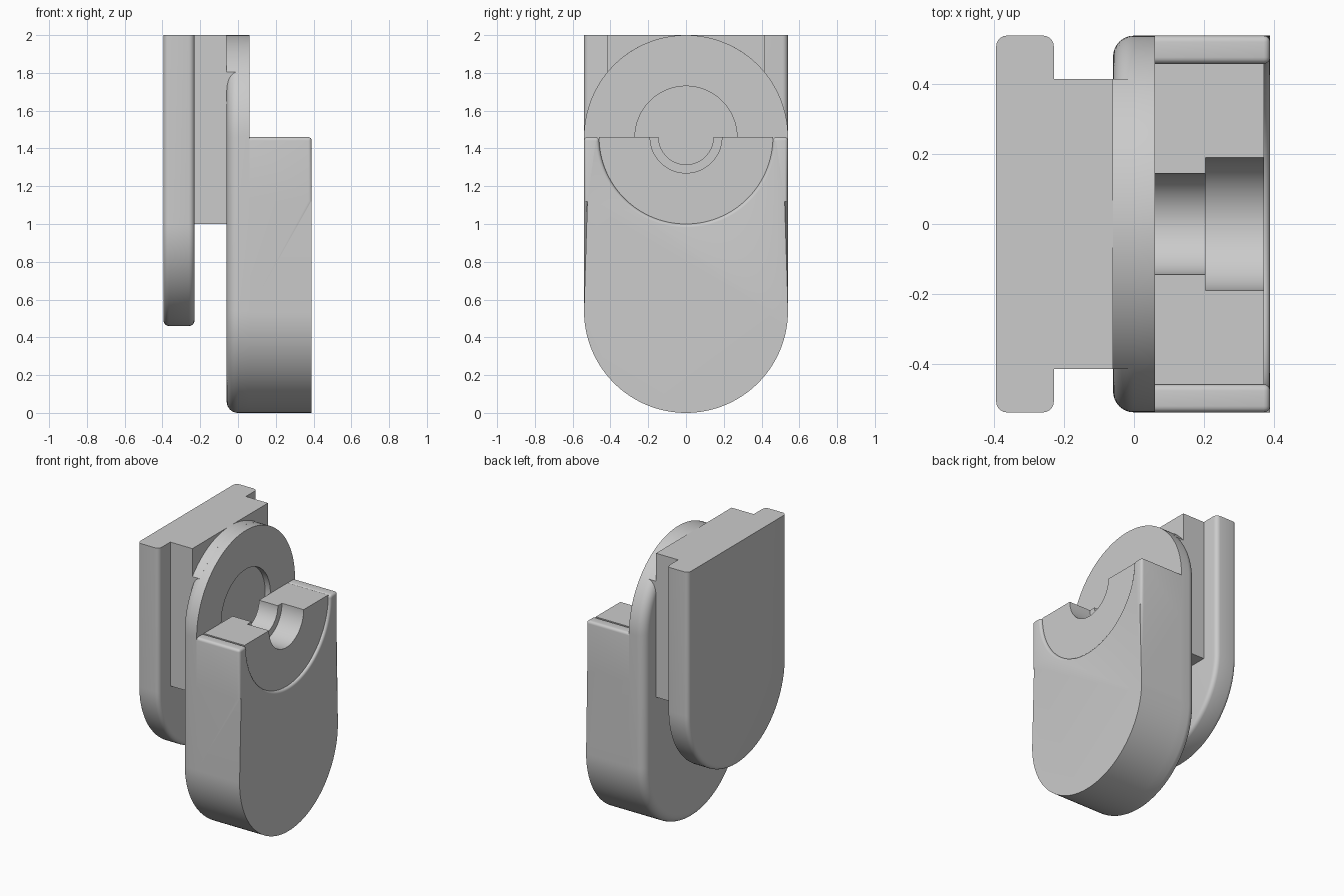
import bpy
import bmesh
from math import pi, cos, sin, acos

if "Cube" in bpy.data.objects:
    bpy.data.objects.remove(bpy.data.objects["Cube"])

GREY = (0.6, 0.6, 0.6, 1)
grey = bpy.data.materials.new("plain grey")
grey.use_nodes = True
grey.diffuse_color = GREY
grey.node_tree.nodes["Principled BSDF"].inputs["Base Color"].default_value = GREY

R = 0.54        # outer radius of every rounded end
AXIS = 1.46     # height of the bore axis
CAVITY = 0.46   # radius of the half-round cavity
FACE = 0.39     # outer face of the housing


def arc(radius, z, start, end, steps=64):
    """Arc points in the (y, z) plane."""
    angles = [start + (end - start) * i / steps for i in range(steps + 1)]
    return [(radius * cos(a), z + radius * sin(a)) for a in angles]


def prism(name, profile, x0, x1, bevel=0, rule=None, segments=5):
    """Extrude a (y, z) profile along x, then round the edges the rule picks."""
    bm = bmesh.new()
    base = bm.faces.new([bm.verts.new((x0, y, z)) for y, z in profile])
    ext = bmesh.ops.extrude_face_region(bm, geom=[base], use_keep_orig=True)
    moved = [g for g in ext["geom"] if isinstance(g, bmesh.types.BMVert)]
    bmesh.ops.translate(bm, verts=moved, vec=(x1 - x0, 0, 0))
    bmesh.ops.recalc_face_normals(bm, faces=bm.faces[:])
    if bevel:
        edges = [e for e in bm.edges if rule(e.verts[0].co, e.verts[1].co)]
        bmesh.ops.bevel(bm, geom=edges, offset=bevel, segments=segments,
                        profile=0.5, affect='EDGES', clamp_overlap=False)
    mesh = bpy.data.meshes.new(name)
    bm.to_mesh(mesh)
    bm.free()
    mesh.materials.append(grey)
    obj = bpy.data.objects.new(name, mesh)
    bpy.context.collection.objects.link(obj)
    return obj


def on_plane(a, b, x):
    return abs(a.x - x) < 1e-4 and abs(b.x - x) < 1e-4


# Back flange: square top, rounded bottom, softened rim
def flange_rim(a, b):
    same_x = abs(a.x - b.x) < 1e-4
    return same_x and min(a.z, b.z) < 1.99


flange = prism("back_flange", arc(R, 1.0, pi, 2 * pi) + [(R, 2), (-R, 2)],
               -0.395, -0.23, 0.03, flange_rim)

# Rail joining the flange to the plate
HALF = 0.415
rail = prism("rail", [(-HALF, 1), (HALF, 1), (HALF, 2), (-HALF, 2)], -0.23, -0.06)

# Plate with round ends, rounded toward the rail, with a shallow round recess
plate = prism("plate", arc(R, R, pi, 2 * pi) + arc(R, AXIS, 0, pi), -0.06, 0.06,
              0.06, lambda a, b: on_plane(a, b, -0.06), 8)
cutter = prism("recess_cutter", arc(0.27, AXIS, 0, 2 * pi)[:-1], 0.02, 0.2)
cutter.hide_render = True
cutter.hide_set(True)
cut = plate.modifiers.new("recess", 'BOOLEAN')
cut.operation = 'DIFFERENCE'
cut.solver = 'EXACT'
cut.object = cutter
bpy.context.view_layer.objects.active = plate
bpy.ops.object.modifier_apply(modifier=cut.name)
bpy.data.objects.remove(cutter)

# Sharp-edged cap where the rail runs into the top of the plate
a = acos(HALF / R)
cap = prism("plate_cap", arc(R, AXIS, a, pi - a) + [(-HALF, AXIS), (HALF, AXIS)],
            -0.06, 0.0)


# Housing with a half-round cavity and softened upper edges
def housing_rim(a, b):
    front = on_plane(a, b, FACE) and min(a.z, b.z) > 0.99
    along = abs(a.x - b.x) > 0.1 and a.z > AXIS - 1e-4
    return front or along


SHOULDER = 1.12
outline = (arc(R, R, pi, 2 * pi) + [(R, SHOULDER), (R, AXIS)]
           + arc(CAVITY, AXIS, 2 * pi, pi) + [(-R, AXIS), (-R, SHOULDER)])
housing = prism("housing", outline, 0.06, FACE, 0.018, housing_rim, 4)

# Half-round insert with a stepped bore
parts = [flange, rail, plate, cap, housing]
for name, bore, x0, x1 in (("insert_inner", 0.145, 0.06, 0.205),
                           ("insert_outer", 0.19, 0.205, 0.372)):
    ring = arc(CAVITY, AXIS, pi, 2 * pi) + arc(bore, AXIS, 2 * pi, pi)
    parts.append(prism(name, ring, x0, x1))

# Smooth the curves and keep the corners sharp
bpy.ops.object.select_all(action='DESELECT')
for obj in parts:
    obj.select_set(True)
bpy.context.view_layer.objects.active = housing
bpy.ops.object.shade_smooth_by_angle(angle=0.6)
